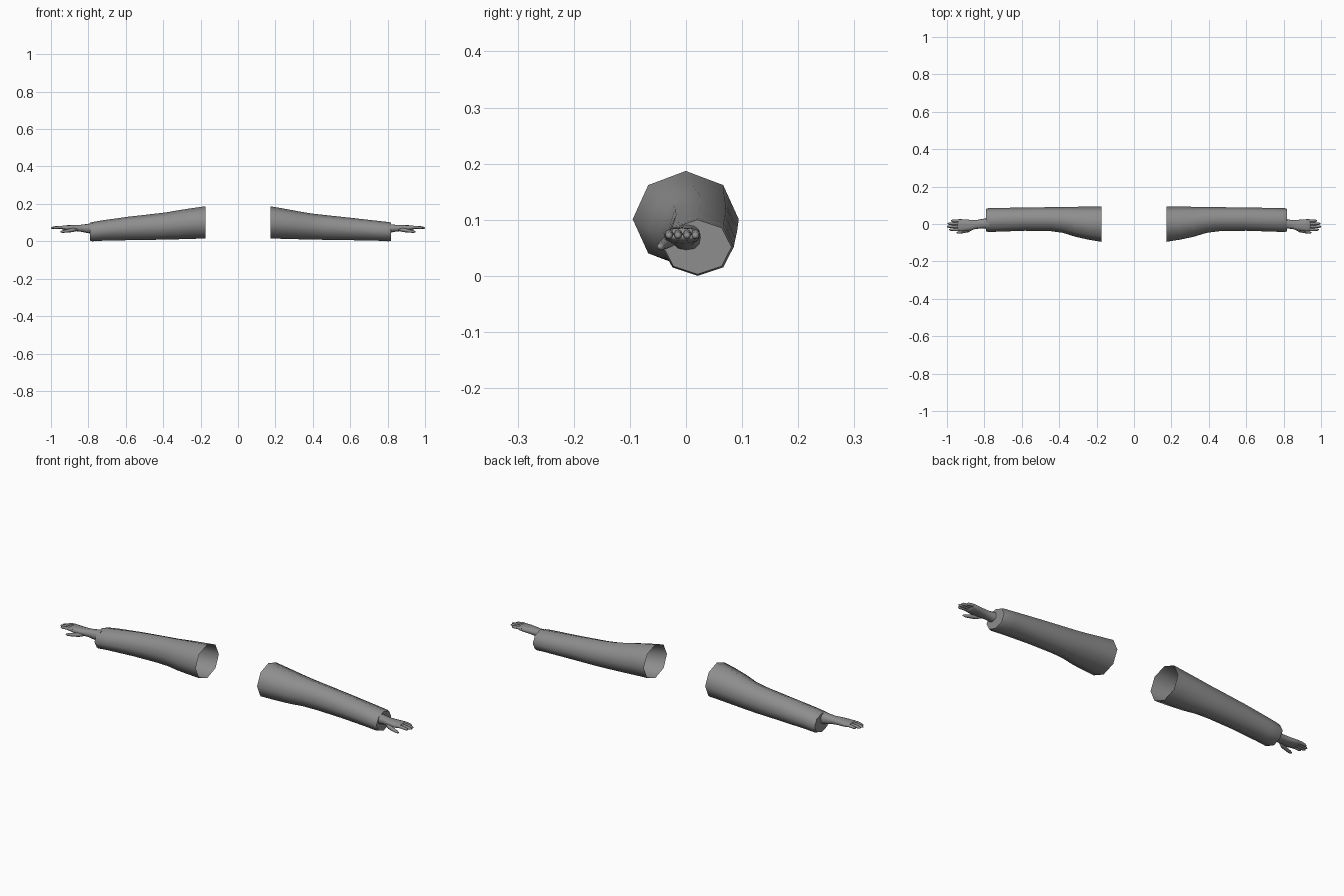
import bpy, bmesh, math
from mathutils import Vector

if "Cube" in bpy.data.objects:
    bpy.data.objects.remove(bpy.data.objects["Cube"])

gray = bpy.data.materials.new("gray_cloth_and_skin")
gray.diffuse_color = (0.27, 0.27, 0.27, 1)
gray.use_nodes = True
gray.node_tree.nodes["Principled BSDF"].inputs["Base Color"].default_value = gray.diffuse_color


def loft(name, rings, sides, side, start_cap=True, power=1.0, angle=50):
    """Skin rings of (x, y_min, y_max, z_min, z_max); side = 1 or -1 mirrors in x."""
    bm = bmesh.new()
    loops = []
    for x, y0, y1, z0, z1 in rings:
        loop = []
        for i in range(sides):
            a = 2 * math.pi * i / sides
            c, s = math.cos(a), math.sin(a)
            c = math.copysign(abs(c) ** power, c)
            s = math.copysign(abs(s) ** power, s)
            loop.append(bm.verts.new((side * x, (y0 + y1) / 2 + c * (y1 - y0) / 2,
                                      (z0 + z1) / 2 + s * (z1 - z0) / 2)))
        loops.append(loop)
    for a, b in zip(loops, loops[1:]):
        for i in range(sides):
            j = (i + 1) % sides
            bm.faces.new((a[i], a[j], b[j], b[i]))
    bm.faces.new(loops[-1])
    if start_cap:
        bm.faces.new(loops[0][::-1])
    # rings run outward along +x, so the mirrored arm needs flipped faces
    bmesh.ops.recalc_face_normals(bm, faces=bm.faces)
    return finish(name, bm, angle)


def finish(name, bm, angle):
    me = bpy.data.meshes.new(name)
    bm.to_mesh(me)
    bm.free()
    me.materials.append(gray)
    ob = bpy.data.objects.new(name, me)
    bpy.context.collection.objects.link(ob)
    bpy.ops.object.select_all(action='DESELECT')
    ob.select_set(True)
    bpy.context.view_layer.objects.active = ob
    bpy.ops.object.shade_smooth_by_angle(angle=math.radians(angle))
    return ob


def digit(name, points, side):
    """Tapered finger along points of (x, y, z, radius)."""
    rings = [(x, y - r, y + r, z - r, z + r) for x, y, z, r in points]
    loft(name, rings, 8, side, angle=80)


for side, label, cuff in ((1, "right", 0.817), (-1, "left", 0.790)):
    # Sleeve: open at the shoulder, closed around the wrist
    k = (cuff - 0.175) / 0.642
    sag = 0.0 if side == 1 else 0.006
    sleeve = [(0.175, -0.095, 0.094, 0.015, 0.187),
              (0.25, -0.083, 0.093, 0.013, 0.174 + sag / 2),
              (0.32, -0.068, 0.092, 0.011, 0.161 + sag),
              (0.39, -0.047, 0.091, 0.010, 0.149 + sag),
              (0.46, -0.038, 0.090, 0.008, 0.141 + sag),
              (0.60, -0.036, 0.088, 0.006, 0.126 + sag),
              (0.75, -0.041, 0.086, 0.003, 0.109 + sag / 2),
              (0.805, -0.043, 0.085, 0.000, 0.103),
              (0.817, -0.040, 0.081, 0.003, 0.100)]
    sleeve = [(0.175 + (r[0] - 0.175) * k, *r[1:]) for r in sleeve]
    loft(label + "_sleeve", sleeve, 8, side, start_cap=False, angle=60)

    # Wrist and palm
    palm = [(0.775, -0.027, 0.035, 0.040, 0.098),
            (0.81, -0.024, 0.027, 0.045, 0.092),
            (0.845, -0.026, 0.021, 0.052, 0.088),
            (0.875, -0.035, 0.022, 0.055, 0.087),
            (0.91, -0.039, 0.025, 0.058, 0.086),
            (0.935, -0.038, 0.026, 0.062, 0.085),
            (0.945, -0.035, 0.023, 0.066, 0.081)]
    loft(label + "_palm", palm, 12, side, power=0.8, angle=70)

    # Four fingers
    for n, (y, tip) in enumerate(((-0.030, 0.988), (-0.014, 1.0), (0.002, 0.996), (0.017, 0.978))):
        span = tip - 0.92
        digit(f"{label}_finger_{n + 1}",
              [(0.92, y, 0.074, 0.0085),
               (0.92 + span * 0.5, y, 0.075, 0.0078),
               (0.92 + span * 0.88, y, 0.072, 0.0068),
               (tip, y, 0.071, 0.003)], side)

    # Thumb
    digit(label + "_thumb",
          [(0.858, -0.018, 0.066, 0.010),
           (0.885, -0.033, 0.060, 0.011),
           (0.915, -0.041, 0.055, 0.0085),
           (0.938, -0.045, 0.052, 0.007),
           (0.948, -0.046, 0.051, 0.003)], side)
